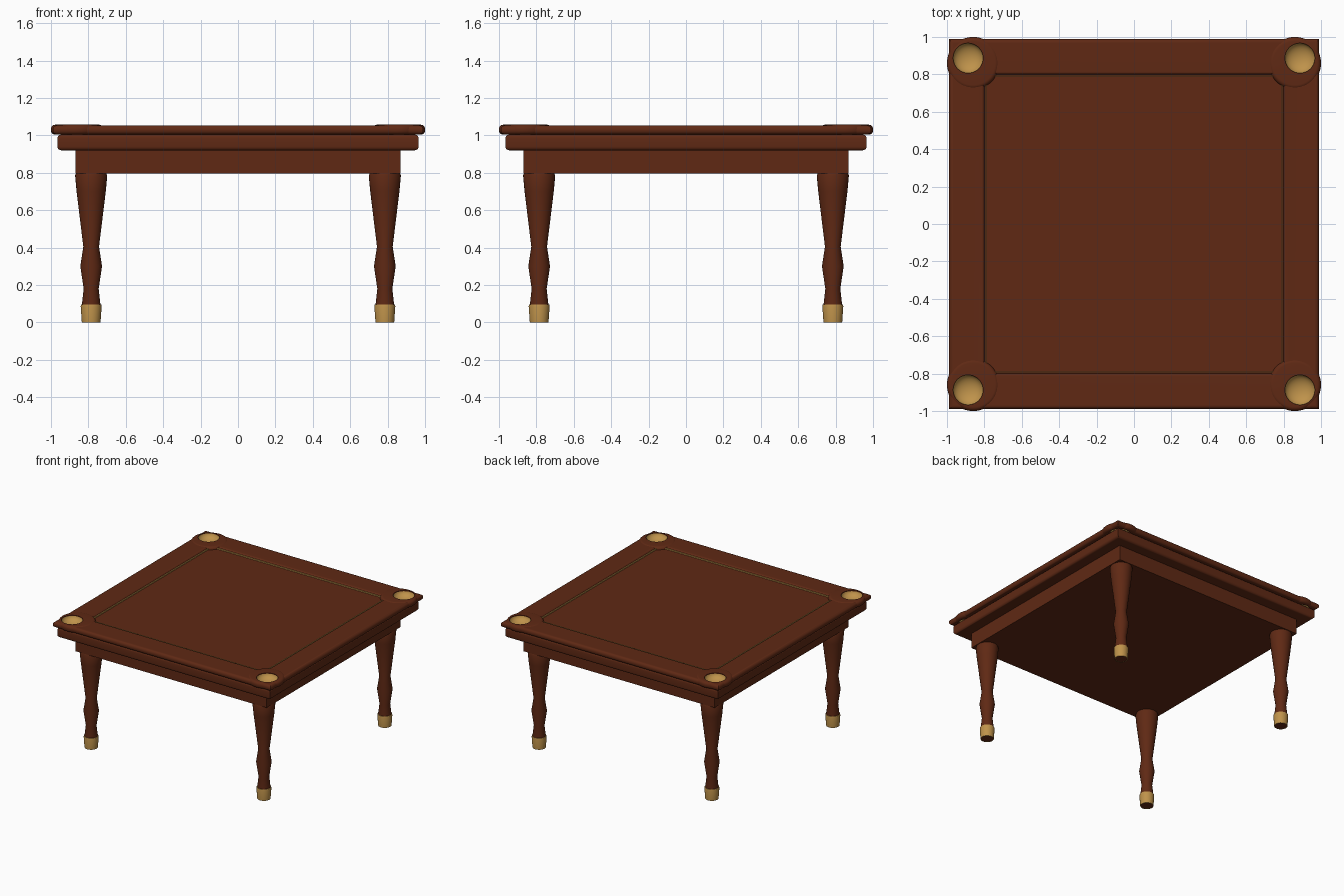
import bpy, bmesh, math

if "Cube" in bpy.data.objects:
    bpy.data.objects.remove(bpy.data.objects["Cube"])


def material(name, color):
    m = bpy.data.materials.new(name)
    m.diffuse_color = (*color, 1)
    m.use_nodes = True
    m.node_tree.nodes["Principled BSDF"].inputs["Base Color"].default_value = m.diffuse_color
    return m


WOOD = material("mahogany", (0.115, 0.022, 0.007))
BRASS = material("brass", (0.52, 0.29, 0.07))


def corners(d):
    return [(x, y) for x in (-d, d) for y in (-d, d)]


def spin(name, profile, mat, centers=((0, 0),), n=40, closed=False):
    """Revolve an (r, z) profile; n=4 gives a square with half-width r."""
    bm = bmesh.new()
    k, off = (math.sqrt(2), math.pi / 4) if n == 4 else (1, 0)
    for cx, cy in centers:
        rings = []
        for r, z in profile:
            if r == 0:
                rings.append([bm.verts.new((cx, cy, z))] * n)
            else:
                rings.append([bm.verts.new((cx + r * k * math.cos(off + math.tau * i / n),
                                            cy + r * k * math.sin(off + math.tau * i / n), z))
                              for i in range(n)])
        pairs = list(zip(rings, rings[1:]))
        if closed:
            pairs.append((rings[-1], rings[0]))
        for a, b in pairs:
            for i in range(n):
                j = (i + 1) % n
                vs = list(dict.fromkeys((a[i], a[j], b[j], b[i])))
                bm.faces.new(vs)
    me = bpy.data.meshes.new(name)
    bm.to_mesh(me)
    bm.free()
    me.materials.append(mat)
    ob = bpy.data.objects.new(name, me)
    bpy.context.collection.objects.link(ob)
    return ob


def arc(r, z, rad, a0, a1, steps=5):
    """Profile points of a rounded edge."""
    return [(r + rad * math.cos(math.radians(a0 + (a1 - a0) * i / steps)),
             z + rad * math.sin(math.radians(a0 + (a1 - a0) * i / steps)))
            for i in range(steps + 1)]


def smooth(ob, angle=35):
    bpy.ops.object.select_all(action='DESELECT')
    ob.select_set(True)
    bpy.context.view_layer.objects.active = ob
    bpy.ops.object.shade_smooth_by_angle(angle=math.radians(angle))


# Apron and the rounded slab above it
spin("apron", [(0, .797), (.87, .797), (.87, .93), (0, .93)], WOOD, n=4)
slab = spin("slab", [(0, .92)] + arc(.945, .94, .02, -90, 0)
            + arc(.945, .984, .02, 0, 90) + [(0, 1.004)], WOOD, n=4)

# Raised rim with rounded edges, and round corner pads
rim = spin("rim", arc(.968, 1.027, .022, -90, 0) + arc(.968, 1.031, .022, 0, 90)
           + arc(.815, 1.038, .015, 90, 180) + [(.80, 1.005)], WOOD, n=4, closed=True)
pads = spin("corner_pads", [(0, 1.004)] + arc(.117, 1.027, .023, -90, 0)
            + arc(.117, 1.034, .023, 0, 90) + [(0, 1.057)], WOOD, corners(.86), 48)

# Holes for the cup holders
cutter = spin("cup_cutter", [(0, .95), (.08, .95), (.08, 1.2), (0, 1.2)],
              WOOD, corners(.887), 40)
for ob in (rim, pads):
    bpy.context.view_layer.objects.active = ob
    mod = ob.modifiers.new("cups", 'BOOLEAN')
    mod.operation = 'DIFFERENCE'
    mod.solver = 'EXACT'
    mod.object = cutter
    bpy.ops.object.modifier_apply(modifier=mod.name)
bpy.data.objects.remove(cutter)

# Brass cup bowls
bowl = [(.081 * math.cos(a), 1.057 - .05 * math.sin(a))
        for a in (math.pi / 2 * i / 8 for i in range(8))] + [(0, 1.007)]
cups = spin("cup_holders", bowl, BRASS, corners(.887), 40)

# Playing surface and thin brass inlay
spin("playing_surface", [(0, 1.004), (.805, 1.004), (.805, 1.036), (0, 1.036)], WOOD, n=4)
spin("brass_inlay", [(.788, 1.03), (.795, 1.03), (.795, 1.045), (.788, 1.045)],
     BRASS, n=4, closed=True)

# Turned legs with brass feet
legs = spin("legs", [(0, .002), (.046, .002), (.05, .09), (.04, .18), (.058, .30),
                     (.042, .405), (.078, .70), (.086, .785), (.08, .80), (0, .80)],
            WOOD, corners(.785), 32)
feet = spin("brass_feet", [(.046, 0), (.05, 0), (.056, .085), (.054, .095), (.046, .095)],
            BRASS, corners(.785), 32)

for ob in (slab, rim, pads, cups, legs, feet):
    smooth(ob)
